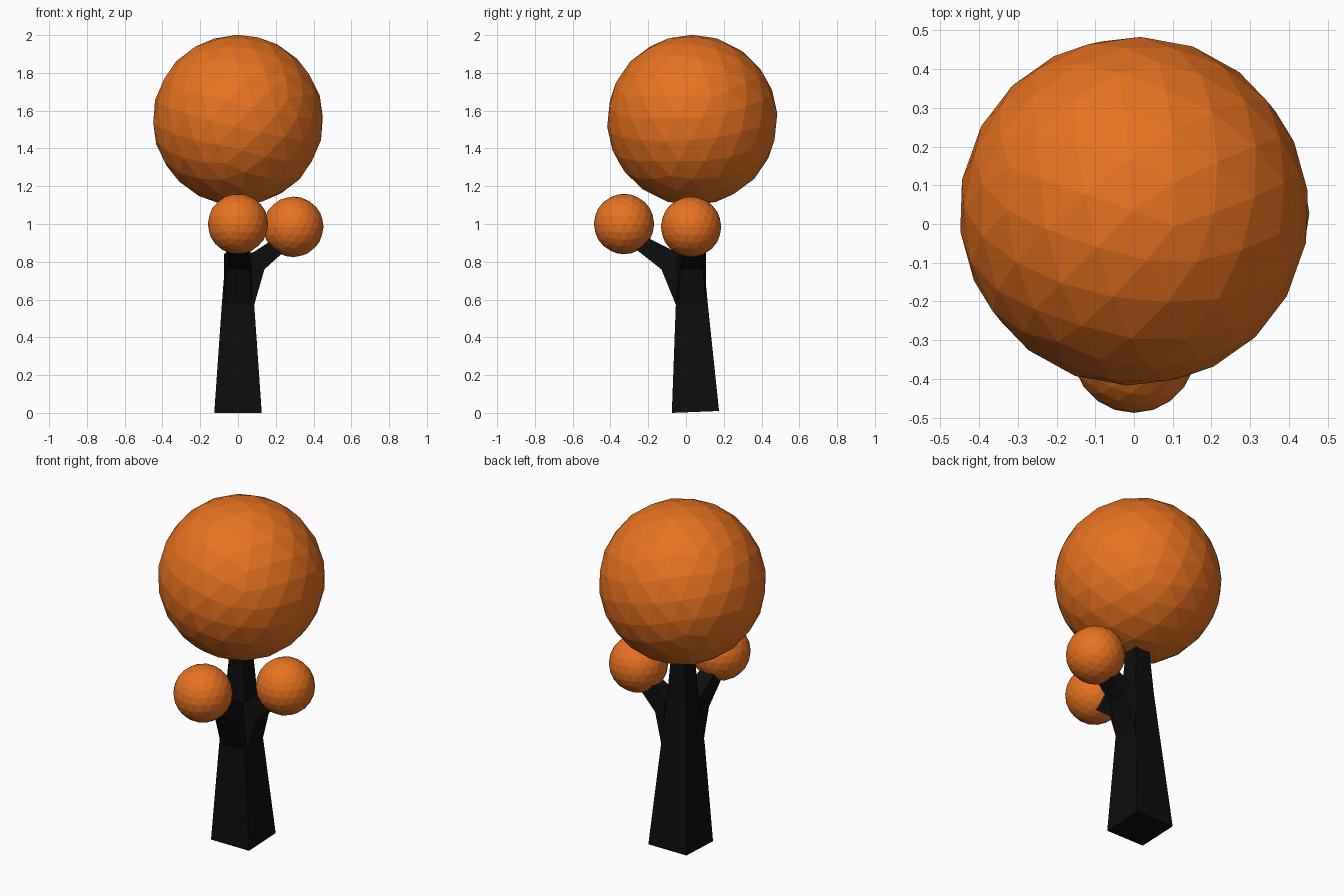
import bpy, bmesh
from mathutils import Vector

if "Cube" in bpy.data.objects:
    bpy.data.objects.remove(bpy.data.objects["Cube"])


def material(name, color):
    m = bpy.data.materials.new(name)
    m.diffuse_color = (*color, 1)
    m.use_nodes = True
    m.node_tree.nodes["Principled BSDF"].inputs["Base Color"].default_value = m.diffuse_color
    return m


bark = material("bark", (0.004, 0.004, 0.004))
leaves = material("leaves", (0.8, 0.17, 0.015))


def loft(name, rings):
    """Closed four-sided tube through a list of four-point rings."""
    bm = bmesh.new()
    loops = [[bm.verts.new(p) for p in ring] for ring in rings]
    for a, b in zip(loops, loops[1:]):
        for i in range(4):
            j = (i + 1) % 4
            bm.faces.new((a[i], a[j], b[j], b[i]))
    bm.faces.new(loops[0])
    bm.faces.new(loops[-1])
    bmesh.ops.recalc_face_normals(bm, faces=bm.faces)
    mesh = bpy.data.meshes.new(name)
    bm.to_mesh(mesh)
    bm.free()
    mesh.materials.append(bark)
    ob = bpy.data.objects.new(name, mesh)
    bpy.context.collection.objects.link(ob)


# Tapered trunk: height, half width, front y, back y, rise of the back edge
sections = [(0, .125, -.075, .175, .01), (.57, .086, -.054, .116, 0),
            (.85, .064, -.03, .09, 0), (1.15, .045, -.01, .07, 0)]
loft("trunk", [[(-w, f, z), (w, f, z), (w, b, z + r), (-w, b, z + r)]
               for z, w, f, b, r in sections])


# Branches: lower (out, z), upper (out, z), half width at each ring
def branch(name, origin, out, side, steps):
    o, d, s = Vector(origin), Vector(out), Vector(side)
    loft(name, [[o + d * p + s * k * w + Vector((0, 0, z))
                 for p, z, k in ((lo[0], lo[1], -1), (lo[0], lo[1], 1),
                                 (up[0], up[1], 1), (up[0], up[1], -1))]
                for lo, up, w in steps])


branch("right_branch", (0, .03, 0), (1, 0, 0), (0, 1, 0),
       [((.085, .57), (.064, .85), .075), ((.14, .76), (.08, .85), .06),
        ((.25, .86), (.19, .92), .045)])
branch("front_branch", (0, 0, 0), (0, -1, 0), (1, 0, 0),
       [((.053, .57), (.03, .84), .075), ((.13, .76), (.05, .85), .06),
        ((.27, .87), (.21, .93), .045)])

# Faceted ball foliage
for name, loc, r, rot in (("crown", (0, .033, 1.55), .452, (.15, .2, .3)),
                          ("right_foliage", (.293, .027, .985), .16, (0, 0, 0)),
                          ("front_foliage", (0, -.328, 1.0), .16, (0, 0, 0))):
    bpy.ops.mesh.primitive_ico_sphere_add(subdivisions=3, radius=r,
                                          location=loc, rotation=rot)
    ob = bpy.context.object
    ob.name = name
    ob.data.materials.append(leaves)
